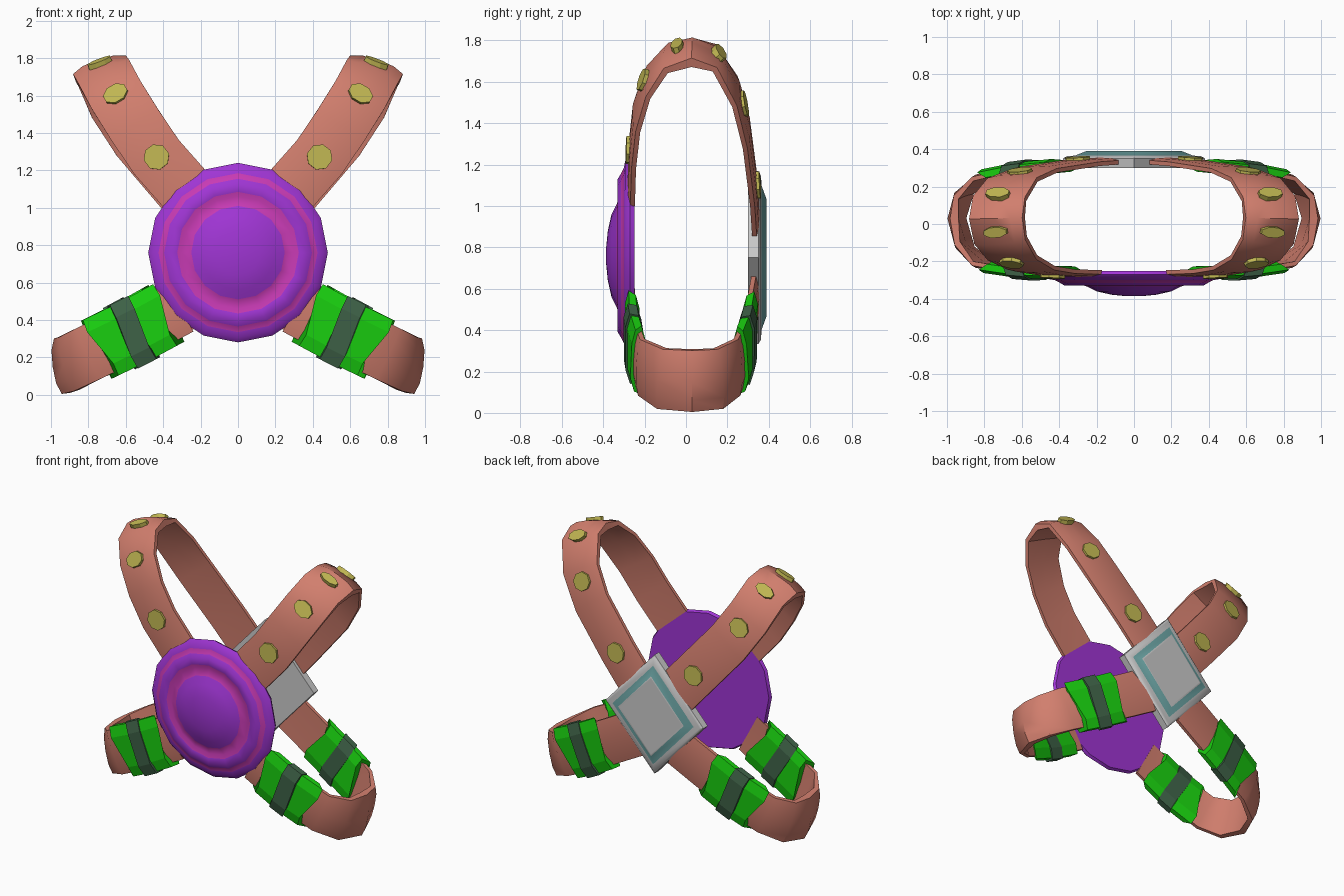
import bpy, math
from mathutils import Vector

if "Cube" in bpy.data.objects:
    bpy.data.objects.remove(bpy.data.objects["Cube"])

def material(name, rgb):
    m = bpy.data.materials.new(name)
    m.diffuse_color = (*rgb, 1)
    m.use_nodes = True
    m.node_tree.nodes["Principled BSDF"].inputs["Base Color"].default_value = m.diffuse_color
    return m

LEATHER = material("leather", (0.64, 0.21, 0.155))
BRASS = material("brass", (0.53, 0.47, 0.085))
PURPLE = material("purple", (0.35, 0.036, 0.66))
PINK = material("pink", (0.58, 0.043, 0.46))
GREEN = material("green", (0.01, 0.64, 0.005))
DARK = material("dark_green", (0.05, 0.125, 0.065))
TEAL = material("teal", (0.16, 0.4, 0.4))

def make(name, verts, faces, mats, mirror=False, smooth=None):
    me = bpy.data.meshes.new(name)
    me.from_pydata([tuple(v) for v in verts], [], faces)
    for m in mats:
        me.materials.append(m)
    ob = bpy.data.objects.new(name, me)
    bpy.context.collection.objects.link(ob)
    bpy.ops.object.select_all(action='DESELECT')
    ob.select_set(True)
    bpy.context.view_layer.objects.active = ob
    bpy.ops.object.mode_set(mode='EDIT')
    bpy.ops.mesh.select_all(action='SELECT')
    bpy.ops.mesh.normals_make_consistent(inside=False)
    bpy.ops.object.mode_set(mode='OBJECT')
    if smooth:
        bpy.ops.object.shade_smooth_by_angle(angle=math.radians(smooth))
    if mirror:
        ob.modifiers.new("mirror", 'MIRROR').use_axis[0] = True
    return ob

def skin(rings):
    """Verts and faces joining equal closed rings, with end caps."""
    k = len(rings[0])
    faces = [(i * k + j, i * k + (j + 1) % k, (i + 1) * k + (j + 1) % k, (i + 1) * k + j)
             for i in range(len(rings) - 1) for j in range(k)]
    faces += [tuple(range(k)), tuple(range((len(rings) - 1) * k, len(rings) * k))]
    return [v for r in rings for v in r], faces

def lathe(name, profile, sides, cz, sz, mats, slots, smooth=None):
    """Turn (radius, y) points about the y axis; slots = material per step."""
    rings = [[(r * math.cos(2 * math.pi * j / sides), y,
               cz + sz * r * math.sin(2 * math.pi * j / sides)) for j in range(sides)]
             for r, y in profile]
    ob = make(name, *skin(rings), mats, smooth=smooth)
    for i, s in enumerate(slots):
        for j in range(sides):
            ob.data.polygons[i * sides + j].material_index = s
    return ob

def frame(path, s):
    """Point, tangent, width direction and outward normal at position s."""
    i = min(int(s), len(path) - 2)
    f = s - i
    mix = lambda k: path[i][k] * (1 - f) + path[i + 1][k] * f
    p, a = Vector((mix(0), mix(1), mix(2))), math.radians(mix(3))
    lo, hi = max(0, math.ceil(s) - 1), min(len(path) - 1, math.floor(s) + 1)
    t = (Vector(path[hi][:3]) - Vector(path[lo][:3])).normalized()
    w = Vector((math.cos(a), 0, math.sin(a)))
    w = (w - t * w.dot(t)).normalized()
    return p, t, w, w.cross(t)

STRAP = [(-.15, -.025), (-.15, .012), (-.09, .03), (0, .035), (.09, .03), (.15, .012),
         (.15, -.025), (0, -.02)]

def flatness(n):
    """The harness is squashed front to back, so parts facing y are thinner."""
    return 1.25 - .65 * abs(n.y)

def strap(name, path):
    rings = []
    for s in range(len(path)):
        p, t, w, n = frame(path, s)
        rings.append([p + w * u + n * v * flatness(n) for u, v in STRAP])
    make(name, *skin(rings), [LEATHER], mirror=True, smooth=40)

def band(name, path, s, half, width, thick, skew, mat):
    """Short sleeve round a strap, slanted one way outside and the other inside."""
    p, t, w, n = frame(path, s)
    prof = [(-1, -.5), (-1, .5), (-.6, 1), (.6, 1), (1, .5), (1, -.5), (.6, -1), (-.6, -1)]
    rings = [[p + w * u * width + n * v * thick + t * (e * half + skew * u * v)
              for u, v in prof] for e in (-1, 1)]
    make(name, *skin(rings), [mat], mirror=True)

# x, y, z and cross-section angle along each strap
upper = [(.285, -.262, 1.10, -41), (.435, -.257, 1.27, -40), (.55, -.238, 1.44, -36),
         (.65, -.185, 1.60, -28), (.715, -.09, 1.72, -21), (.735, .03, 1.75, -19),
         (.72, .14, 1.72, -21), (.65, .24, 1.555, -30), (.53, .29, 1.37, -38),
         (.30, .325, 1.10, -41), (.17, .335, .95, -42)]
lower = [(.31, -.262, .47, 235), (.56, -.255, .335, 242), (.80, -.22, .22, 250),
         (.91, -.12, .165, 258), (.948, .03, .155, 262), (.915, .16, .165, 258),
         (.80, .25, .22, 250), (.58, .295, .33, 242), (.17, .335, .56, 235)]
strap("shoulder_strap", upper)
strap("waist_strap", lower)

# brass rivets on the shoulder straps, squashed front to back
for k, s in enumerate((1, 3, 4.5, 6, 7.35, 9)):
    p, t, w, n = frame(upper, s)
    t = t / Vector((t.x, t.y / .42, t.z)).length
    rings = [[p + n * h * flatness(n) + (w * math.cos(a) + t * math.sin(a)) * .07
              for a in [math.pi * (j + .5) / 4 for j in range(8)]] for h in (.01, .055)]
    make(f"rivet_{k + 1}", *skin(rings), [BRASS], mirror=True)

# cloth wraps on the waist straps, front and back
for side, a, c, b in (("front", .62, 1, 1.4), ("back", 7.23, 7, 6.62)):
    k = 1 if side == "front" else -1
    band(f"{side}_inner_wrap", lower, a, .085, .175, .034, .045 * k, GREEN)
    band(f"{side}_outer_wrap", lower, b, .085, .175, .036, -.045 * k, GREEN)
    band(f"{side}_middle_wrap", lower, c, .055, .185, .042, .02 * k, DARK)

# round chest disc with raised rings and a dome
lathe("chest_disc",
      [(.47, -.25), (.48, -.27), (.455, -.295), (.425, -.30), (.395, -.315), (.37, -.33),
       (.325, -.33), (.30, -.318), (.25, -.335), (.20, -.36), (.12, -.378), (.04, -.386)],
      16, .76, 1, [PURPLE, PINK], [0, 0, 0, 1, 0, 0, 1, 1, 0, 0, 0], smooth=50)

# diamond back plate with a teal border, grey elsewhere
lathe("back_plate",
      [(.38, .30), (.38, .35), (.36, .362), (.315, .366), (.255, .39), (.24, .39)],
      4, .75, 1.1, [None, TEAL], [0, 0, 0, 1, 0], smooth=50)
